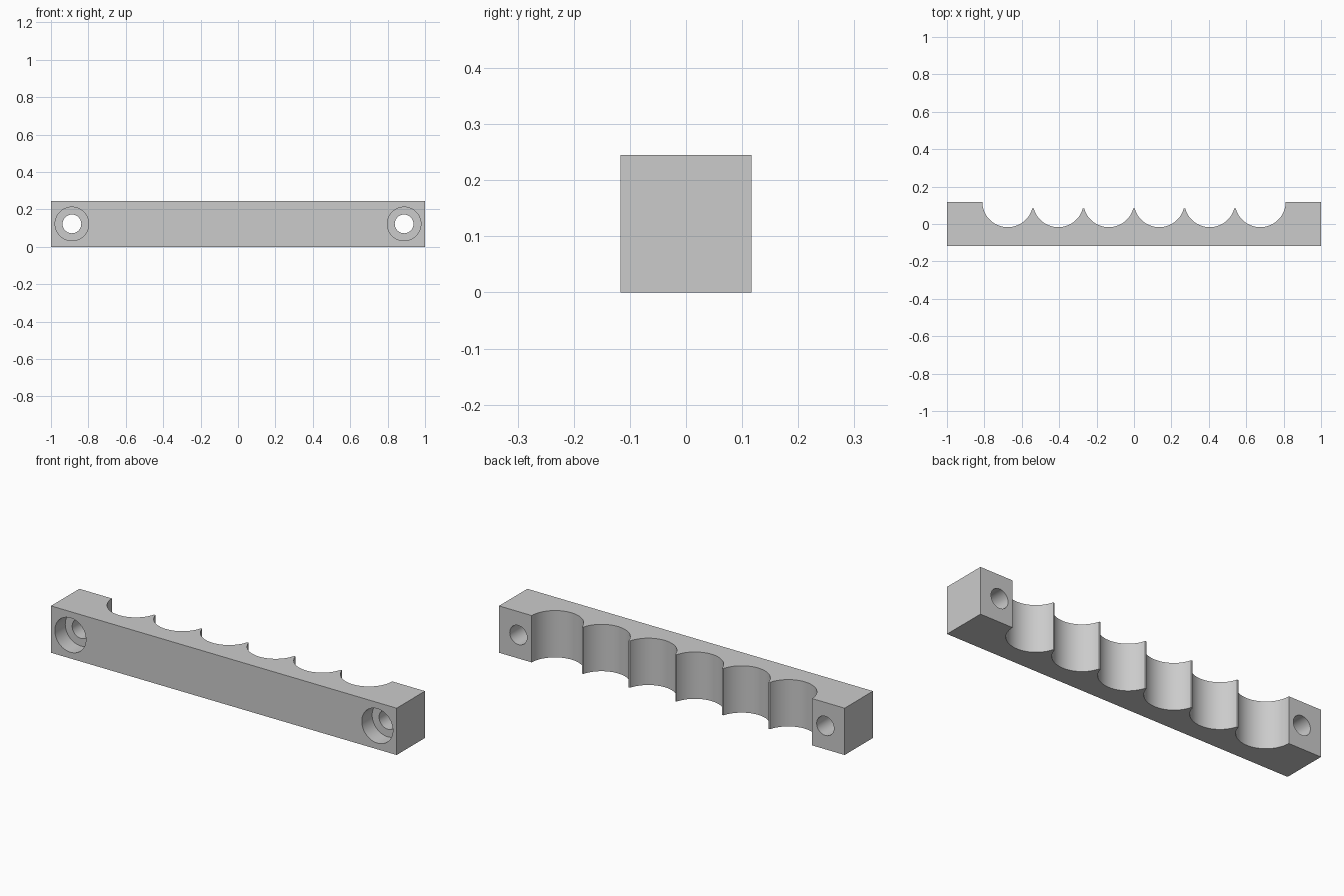
import bpy
import bmesh
from math import asin, cos, sin, pi

cube = bpy.data.objects.get("Cube")
if cube:
    bpy.data.objects.remove(cube, do_unlink=True)

HALF_DEPTH, HEIGHT = 0.117, 0.245
PITCH, RADIUS, ARC_Y, RIDGE_Y = 0.27, 0.136, 0.119, 0.083
SLOTS, STEPS = 6, 32
HOLE_X, HOLE_R, BORE_R, BORE_DEPTH = 0.888, 0.05, 0.09, 0.086

# Plain grey material
grey = bpy.data.materials.new("plain_grey")
grey.use_nodes = True
color = (0.6, 0.6, 0.6, 1)
grey.diffuse_color = color
grey.node_tree.nodes["Principled BSDF"].inputs["Base Color"].default_value = color

# Scalloped outline, running right to left along the back
outline = [(-1, -HALF_DEPTH), (1, -HALF_DEPTH), (1, HALF_DEPTH)]
for i in range(SLOTS):
    cx = ((SLOTS - 1) / 2 - i) * PITCH
    right_y = HALF_DEPTH if i == 0 else RIDGE_Y
    left_y = HALF_DEPTH if i == SLOTS - 1 else RIDGE_Y
    start = asin((right_y - ARC_Y) / RADIUS)
    end = -pi - asin((left_y - ARC_Y) / RADIUS)
    for k in range(STEPS + 1):
        a = start + (end - start) * k / STEPS
        outline.append((cx + RADIUS * cos(a), ARC_Y + RADIUS * sin(a)))
outline.append((-1, HALF_DEPTH))

# Extrude the outline into the rack body
bm = bmesh.new()
base = bm.faces.new([bm.verts.new((x, y, 0)) for x, y in outline])
top = bmesh.ops.extrude_face_region(bm, geom=[base])["geom"]
bmesh.ops.translate(bm, vec=(0, 0, HEIGHT),
                    verts=[v for v in top if isinstance(v, bmesh.types.BMVert)])
bmesh.ops.recalc_face_normals(bm, faces=bm.faces)
mesh = bpy.data.meshes.new("rack_body")
bm.to_mesh(mesh)
bm.free()
rack = bpy.data.objects.new("rack_body", mesh)
bpy.context.collection.objects.link(rack)
mesh.materials.append(grey)


def drill(x, radius, y0, y1):
    """Cut a round hole through the rack body along y."""
    bpy.ops.mesh.primitive_cylinder_add(
        vertices=64, radius=radius, depth=y1 - y0,
        location=(x, (y0 + y1) / 2, HEIGHT / 2), rotation=(pi / 2, 0, 0))
    cutter = bpy.context.object
    cutter.name = "hole_cutter"
    cutter.hide_render = True
    cutter.data.materials.append(grey)
    mod = rack.modifiers.new("hole", "BOOLEAN")
    mod.operation, mod.solver, mod.object = "DIFFERENCE", "EXACT", cutter
    bpy.ops.object.select_all(action="DESELECT")
    rack.select_set(True)
    bpy.context.view_layer.objects.active = rack
    bpy.ops.object.modifier_apply(modifier=mod.name)
    bpy.data.objects.remove(cutter, do_unlink=True)


# Counterbored screw holes at both ends
for side in (-1, 1):
    drill(side * HOLE_X, BORE_R, -HALF_DEPTH - 0.1, -HALF_DEPTH + BORE_DEPTH)
    drill(side * HOLE_X, HOLE_R, -HALF_DEPTH - 0.1, HALF_DEPTH + 0.1)

bpy.ops.object.shade_smooth_by_angle(angle=pi / 6)
